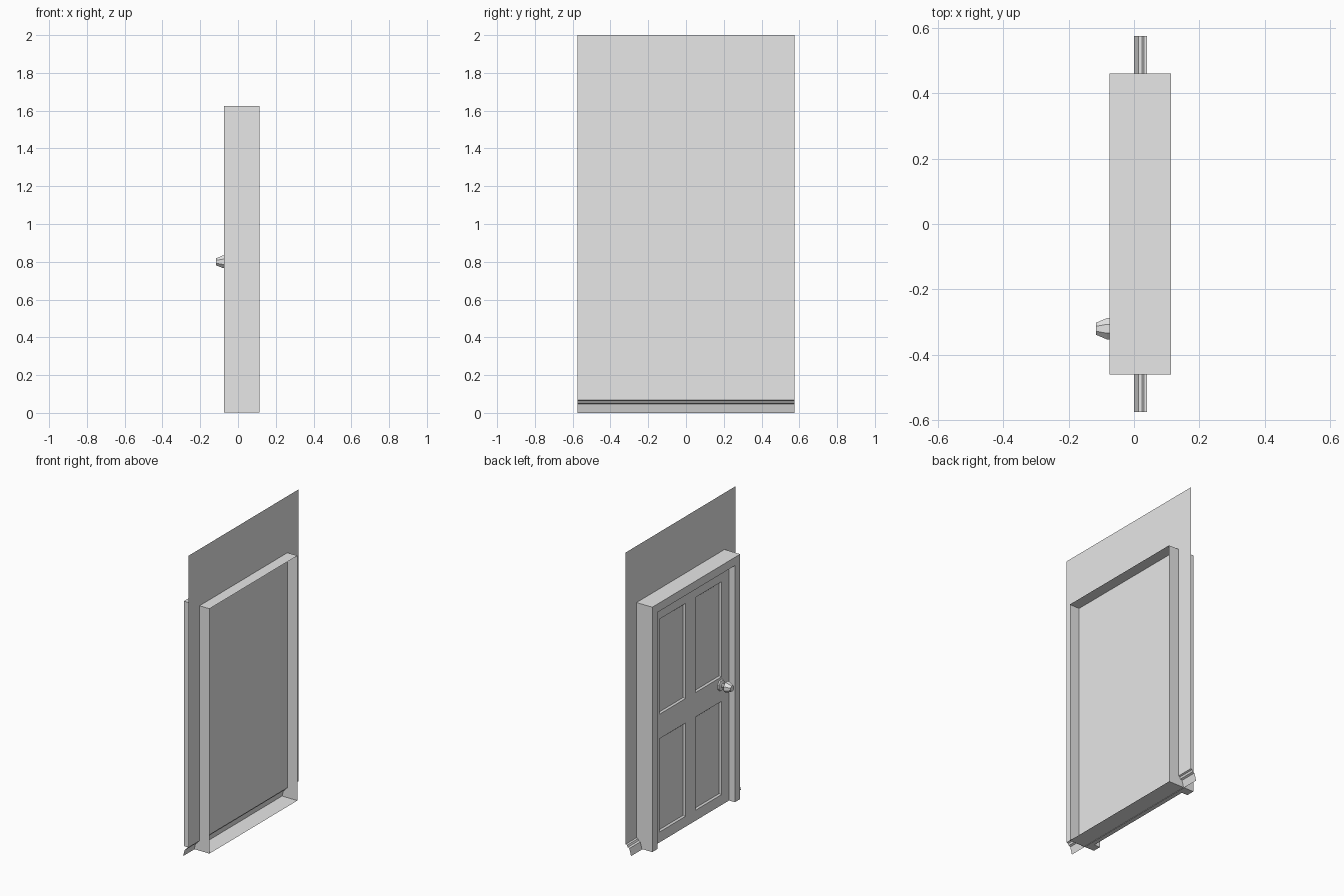
import bpy, bmesh, math

cube = bpy.data.objects.get("Cube")
if cube:
    bpy.data.objects.remove(cube, do_unlink=True)

grey = bpy.data.materials.new("light_grey")
grey.use_nodes = True
grey.diffuse_color = (0.8, 0.8, 0.8, 1)
bsdf = next(n for n in grey.node_tree.nodes if n.type == 'BSDF_PRINCIPLED')
bsdf.inputs["Base Color"].default_value = grey.diffuse_color

WALL_X, BACK, FRONT, DOOR_X = 0.04, 0.113, -0.075, -0.032
HALF_WALL, HALF_FRAME, HALF_DOOR = 0.575, 0.46, 0.405
FLOOR, FRAME_TOP, DOOR_TOP = 0.003, 1.625, 1.57


def finish(name, bm):
    mesh = bpy.data.meshes.new(name)
    bm.to_mesh(mesh)
    bm.free()
    mesh.materials.append(grey)
    obj = bpy.data.objects.new(name, mesh)
    bpy.context.collection.objects.link(obj)
    return obj


def loft(bm, loops, closed=False):
    """Join equal-length point loops with quads; return the vertex rows."""
    rows = [[bm.verts.new(p) for p in loop] for loop in loops]
    for a, b in zip(rows, rows[1:]):
        n = len(a)
        for i in range(n if closed else n - 1):
            j = (i + 1) % n
            bm.faces.new((a[i], a[j], b[j], b[i]))
    return rows


def strip(name, profile):
    """Sweep an x/z profile along the width of the wall."""
    bm = bmesh.new()
    loft(bm, [[(x, y, z) for x, z in profile] for y in (-HALF_WALL, HALF_WALL)])
    return finish(name, bm)


# Wall sheet and the skirting that flares out below it
strip("wall", [(WALL_X, 2.0), (WALL_X, 0.068)])
strip("skirting_board", [(WALL_X, 0.068), (0.03, 0.064), (0.025, 0.052),
                         (0.013, 0.047), (0, 0)])


# Door frame: open-backed casing with a recessed reveal
def arch(x, half, top):
    return [(x, -half, FLOOR), (x, -half, top), (x, half, top), (x, half, FLOOR)]


bm = bmesh.new()
loft(bm, [arch(BACK, HALF_FRAME, FRAME_TOP), arch(FRONT, HALF_FRAME, FRAME_TOP),
          arch(FRONT, HALF_DOOR, DOOR_TOP), arch(DOOR_X, HALF_DOOR, DOOR_TOP)])
finish("door_frame", bm)

# Threshold with the undersides of both jambs
bm = bmesh.new()
loft(bm, [[(x, y, FLOOR) for y in (-HALF_FRAME, HALF_FRAME)] for x in (BACK, DOOR_X)])
for side in (-1, 1):
    loft(bm, [[(x, side * y, FLOOR) for y in (HALF_DOOR, HALF_FRAME)]
              for x in (DOOR_X, FRONT)])
finish("threshold", bm)

# Door leaf with four moulded panels
bm = bmesh.new()
ys = [-HALF_DOOR, -0.325, -0.052, 0.052, 0.325, HALF_DOOR]
zs = [FLOOR, 0.072, 0.69, 0.852, 1.482, DOOR_TOP]
loft(bm, [[(DOOR_X, y, z) for z in zs] for y in ys])
bm.normal_update()
if bm.faces[:][0].normal.x > 0:
    bmesh.ops.reverse_faces(bm, faces=bm.faces[:])
bm.normal_update()
panels = []
for f in bm.faces:
    c = f.calc_center_median()
    if 0.1 < abs(c.y) < 0.3 and (0.1 < c.z < 0.65 or 0.9 < c.z < 1.45):
        panels.append(f)
bmesh.ops.inset_individual(bm, faces=panels, thickness=0.012, depth=-0.01)
finish("door_leaf", bm)

# Faceted knob with its rosette
bm = bmesh.new()
profile = [(DOOR_X, 0.038), (-0.04, 0.034), (-0.045, 0.014), (-0.06, 0.014),
           (-0.073, 0.035), (-0.083, 0.035), (-0.116, 0.02)]
SIDES = 8
angles = [(i + 0.5) * math.tau / SIDES for i in range(SIDES)]
rows = loft(bm, [[(x, -0.32 + r * math.cos(a), 0.8 + r * math.sin(a)) for a in angles]
                 for x, r in profile], closed=True)
bm.faces.new(rows[-1])
bmesh.ops.recalc_face_normals(bm, faces=bm.faces[:])
finish("door_knob", bm)
